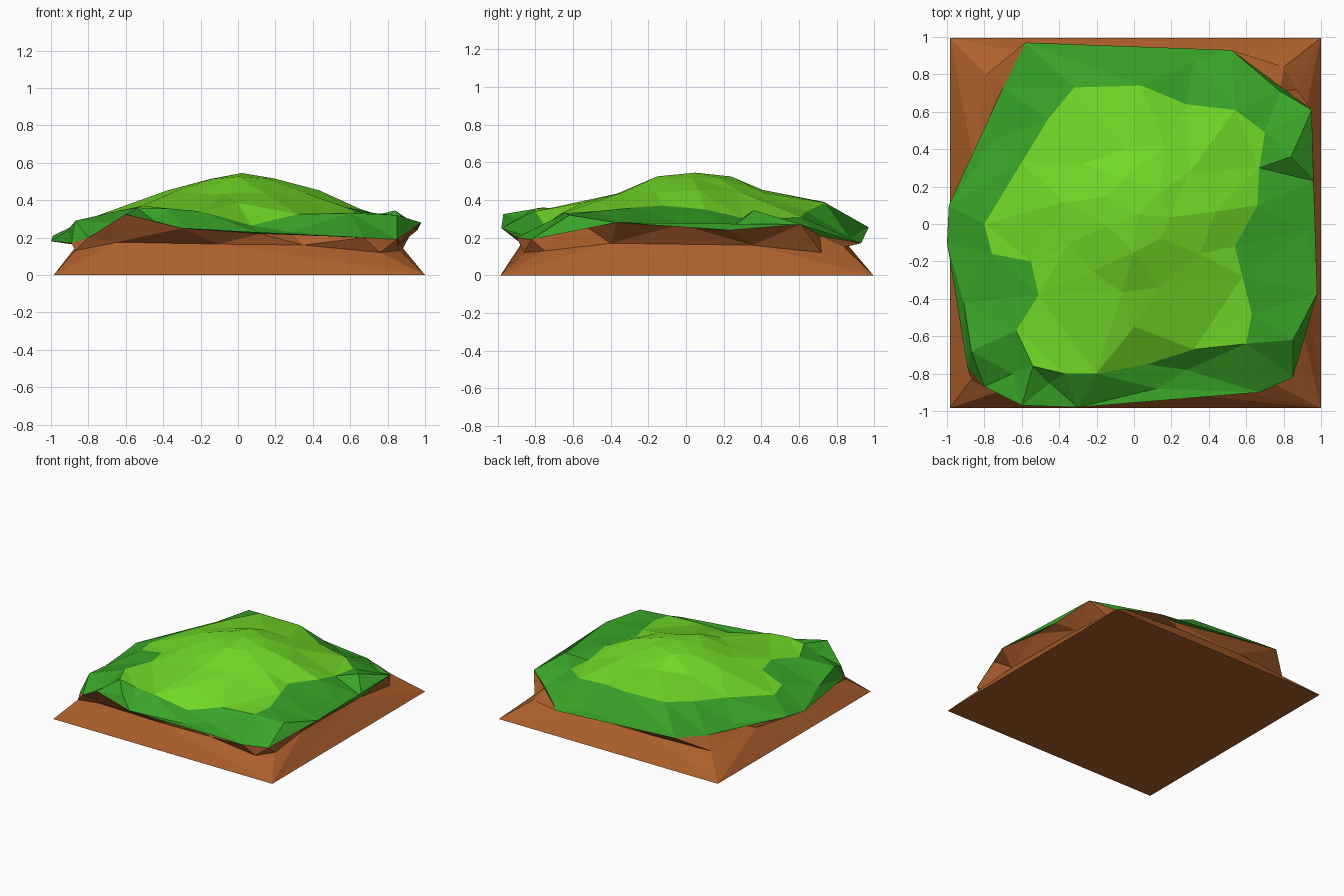
import bpy, math, random
from mathutils import Vector
from mathutils.geometry import delaunay_2d_cdt

if "Cube" in bpy.data.objects:
    bpy.data.objects.remove(bpy.data.objects["Cube"])

random.seed(4)


def make(name, verts, faces, colour):
    used = sorted({i for f in faces for i in f})
    remap = {old: new for new, old in enumerate(used)}
    mesh = bpy.data.meshes.new(name)
    mesh.from_pydata([verts[i] for i in used], [], [[remap[i] for i in f] for f in faces])
    mat = bpy.data.materials.new(name)
    mat.diffuse_color = (*colour, 1)
    mat.use_nodes = True
    mat.node_tree.nodes["Principled BSDF"].inputs["Base Color"].default_value = mat.diffuse_color
    mesh.materials.append(mat)
    obj = bpy.data.objects.new(name, mesh)
    bpy.context.collection.objects.link(obj)
    return obj


def angle(p):
    return math.atan2(p[1], p[0])


def stitch(lower, upper, a0, b0):
    """Triangles joining two closed loops, walking round by angle."""
    def mid(loop, i):
        n = len(loop)
        if i >= n:
            return 99
        end = angle(loop[(i + 1) % n]) + (2 * math.pi if i + 1 == n else 0)
        return angle(loop[i]) + end
    i = j = 0
    n, m = len(lower), len(upper)
    faces = []
    while i < n or j < m:
        a, b = a0 + i % n, b0 + j % m
        if mid(lower, i) < mid(upper, j):
            i += 1
            faces.append((a, a0 + i % n, b))
        else:
            j += 1
            faces.append((a, b0 + j % m, b))
    return faces


# outer edge of the grass
rim = sorted([
    (.95, .61, .27), (.96, .23, .24), (.93, -.03, .27), (.98, -.37, .28), (.85, -.62, .32),
    (.85, -.82, .19), (.67, -.90, .20), (.28, -.78, .23), (.12, -.88, .22), (-.30, -.98, .25),
    (-.60, -.97, .325), (-.80, -.87, .20), (-.89, -.77, .17), (-.87, -.68, .29), (-.91, -.42, .24),
    (-1, -.10, .18), (-.99, .10, .21), (-.75, .45, .22), (-.70, .73, .22), (-.58, .97, .255),
    (.32, .87, .20), (.52, .93, .17), (.78, .71, .21)], key=angle)

# edge of the light meadow
meadow = [
    (-.32, .73, .39), (.04, .74, .385), (.28, .64, .34), (.54, .61, .31), (.70, .49, .30),
    (.67, .30, .305), (.66, .10, .35), (.54, -.12, .37), (.58, -.28, .36), (.63, -.48, .34),
    (.60, -.64, .33), (.32, -.67, .325), (.07, -.75, .265), (-.20, -.80, .34), (-.37, -.80, .355),
    (-.54, -.76, .36), (-.63, -.57, .345), (-.51, -.38, .37), (-.55, -.20, .36), (-.76, -.16, .31),
    (-.80, 0, .30), (-.60, .33, .35), (-.46, .56, .37)][::-1]

# hill inside the meadow, plus dips and bumps in the grass band
inner = [(.02, .05, .545), (0, -.55, .385), (.84, .36, .345), (-.45, -.85, .29), (-.65, -.80, .28)]
for count, radius, height in ((7, .19, .52), (11, .40, .445)):
    for k in range(count):
        t = 2 * math.pi * k / count + random.uniform(-.15, .15)
        r = radius * random.uniform(.88, 1.1)
        inner.append((.02 + r * math.cos(t), .05 + r * math.sin(t), height + random.uniform(-.012, .01)))

pts = rim + meadow + inner
loops = [list(range(len(rim))), list(range(len(rim), len(rim) + len(meadow)))]
v2, _, tris, src, _, owner = delaunay_2d_cdt(
    [Vector(p[:2]) for p in pts], [], loops, 1, 1e-5, True)
top = [(v.x, v.y, pts[s[0]][2] if s else .3) for v, s in zip(v2, src)]
make("meadow_top", top, [f for f, o in zip(tris, owner) if 1 in o], (.17, .70, .02))
make("grass_rim", top, [f for f, o in zip(tris, owner) if 1 not in o], (.04, .37, .02))

# earth: flared square foot, pinched waist, then out to the grass edge
foot = [(-.985, -.985, 0), (1, -.985, 0), (1, .995, 0), (-.985, .995, 0)]
waist = sorted([
    (-.87, -.83, .13), (-.65, -.87, .175), (-.10, -.87, .165), (.35, -.85, .16), (.76, -.86, .12),
    (.86, -.75, .13), (.86, -.40, .17), (.86, .35, .16), (.87, .72, .12), (.80, .84, .15),
    (.30, .86, .16), (-.30, .86, .16), (-.79, .80, .14), (-.85, .30, .16), (-.86, -.40, .16)], key=angle)
w0, r0 = len(foot), len(foot) + len(waist)
faces = [(3, 2, 1, 0)] + stitch(foot, waist, 0, w0) + stitch(waist, rim, w0, r0)
make("earth_base", foot + waist + rim, faces, (.42, .115, .025))
